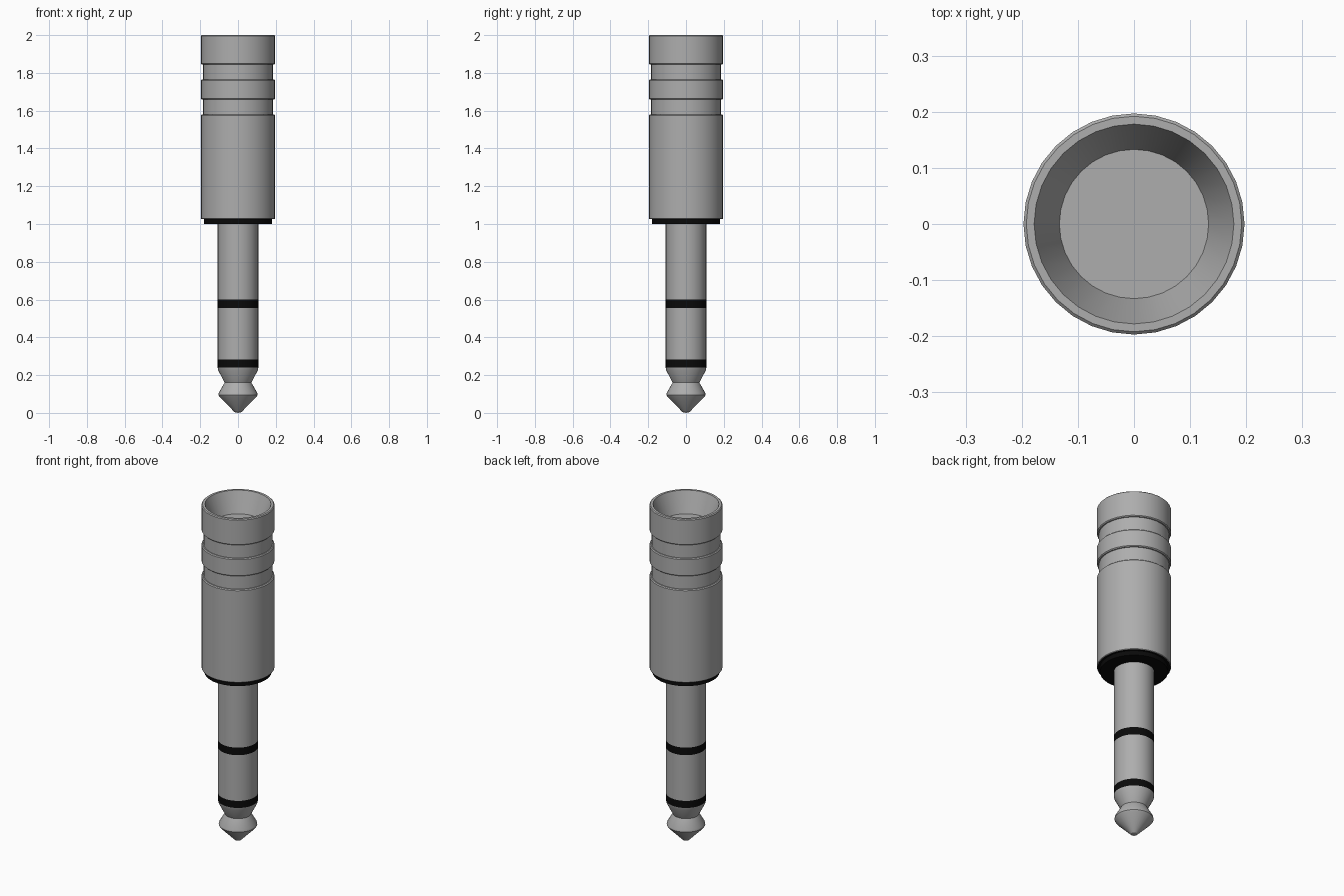
import bpy, math

if "Cube" in bpy.data.objects:
    bpy.data.objects.remove(bpy.data.objects["Cube"])

SIDES = 32


def material(name, value):
    m = bpy.data.materials.new(name)
    m.diffuse_color = (value, value, value, 1)
    m.use_nodes = True
    m.node_tree.nodes["Principled BSDF"].inputs["Base Color"].default_value = m.diffuse_color
    return m


silver = material("silver_metal", 0.42)
black = material("black_insulator", 0.003)


def lathe(name, profile, mat):
    """Spin a (radius, height) profile, listed bottom to top, about z."""
    verts, faces, rings = [], [], []
    for r, z in profile:
        n = SIDES if r > 0 else 1
        rings.append((len(verts), n))
        for i in range(n):
            a = 2 * math.pi * i / SIDES
            verts.append((r * math.cos(a), r * math.sin(a), z))
    for (s0, n0), (s1, n1) in zip(rings, rings[1:]):
        for i in range(SIDES):
            j = (i + 1) % SIDES
            if n0 == 1:
                faces.append((s0, s1 + j, s1 + i))
            elif n1 == 1:
                faces.append((s0 + i, s0 + j, s1))
            else:
                faces.append((s0 + i, s0 + j, s1 + j, s1 + i))
    mesh = bpy.data.meshes.new(name)
    mesh.from_pydata(verts, [], faces)
    mesh.materials.append(mat)
    ob = bpy.data.objects.new(name, mesh)
    bpy.context.collection.objects.link(ob)
    bpy.ops.object.select_all(action='DESELECT')
    ob.select_set(True)
    bpy.context.view_layer.objects.active = ob
    bpy.ops.object.shade_smooth_by_angle(angle=math.radians(25))
    return ob


R, G, S = 0.197, 0.186, 0.108   # sleeve, groove and shaft radii
B = 0.005                       # small edge chamfer

# Pointed tip with a waist
lathe("tip", [(0, 0), (0.018, 0.004), (0.098, 0.085), (0.104, 0.095),
              (0.102, 0.106), (0.071, 0.16), (0.105, 0.226), (S, 0.241)], silver)

# Shaft pieces and insulating bands
lathe("lower_band", [(S, 0.241), (S, 0.283)], black)
lathe("ring_contact", [(S, 0.283), (S, 0.555)], silver)
lathe("upper_band", [(S, 0.555), (S, 0.60)], black)
lathe("shaft", [(S, 0.60), (S, 1.0)], silver)

# Black collar under the sleeve
lathe("collar", [(S, 1.0), (0.181, 1.0), (0.181, 1.027), (R - 0.003, 1.027)], black)

# Sleeve with two grooves and a recessed, tapered top opening
profile = [(R - 0.003, 1.027), (R, 1.03)]
for low, high in ((1.58, 1.66), (1.765, 1.845)):
    profile += [(R, low - B), (R - B, low), (G, low),
                (G, high), (R - B, high), (R, high + B)]
profile += [(R, 2 - B), (R - B, 2), (0.178, 2), (0.133, 1.88), (0, 1.88)]
lathe("sleeve", profile, silver)
